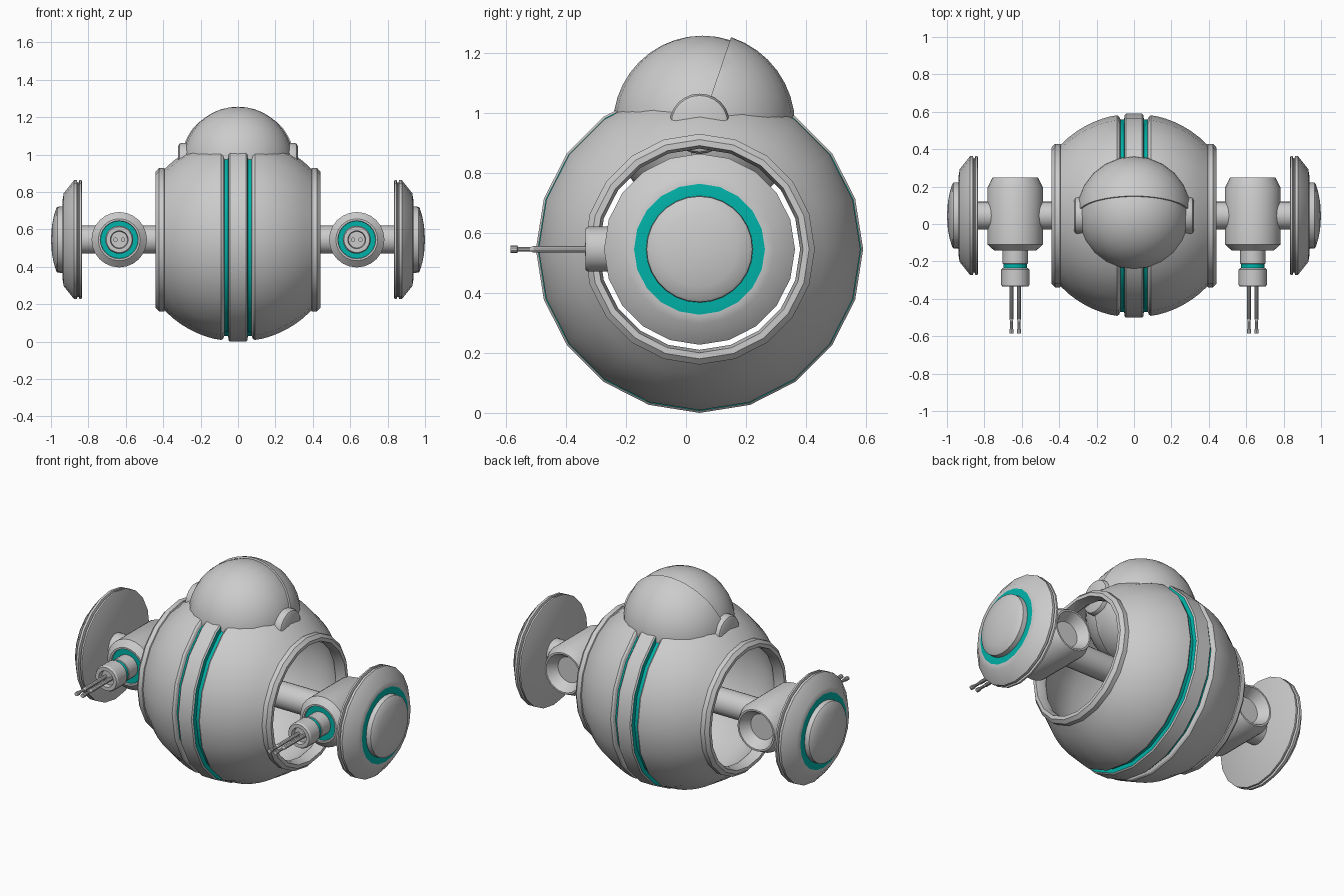
import bpy, bmesh, math
from mathutils import Vector, Matrix

if "Cube" in bpy.data.objects:
    bpy.data.objects.remove(bpy.data.objects["Cube"])

CY, CZ = 0.045, 0.545      # axle line


def material(name, rgb):
    m = bpy.data.materials.new(name)
    m.diffuse_color = (*rgb, 1)
    m.use_nodes = True
    m.node_tree.nodes["Principled BSDF"].inputs["Base Color"].default_value = m.diffuse_color
    return m


GREY = material("light grey", (0.6, 0.6, 0.6))
TEAL = material("teal", (0.0, 0.45, 0.40))


def finish(name, bm):
    bmesh.ops.remove_doubles(bm, verts=bm.verts, dist=1e-5)
    me = bpy.data.meshes.new(name)
    bm.to_mesh(me)
    bm.free()
    me.materials.append(GREY)
    me.materials.append(TEAL)
    ob = bpy.data.objects.new(name, me)
    bpy.context.collection.objects.link(ob)
    bpy.ops.object.select_all(action='DESELECT')
    ob.select_set(True)
    bpy.context.view_layer.objects.active = ob
    bpy.ops.object.shade_smooth_by_angle(angle=math.radians(30))
    return ob


def lathe(name, profile, centre, direction, segs=20, teal=(), closed=False):
    """Spin (distance along axis, radius) points; teal lists coloured bands."""
    bm = bmesh.new()
    d = Vector(direction)
    up = Vector((0, 0, 1))
    side = d.cross(up)
    rings = []
    for t, r in profile:
        ring = []
        for i in range(segs):
            a = 2 * math.pi * i / segs
            ring.append(bm.verts.new(Vector(centre) + d * t
                                     + (up * math.cos(a) + side * math.sin(a)) * r))
        rings.append(ring)
    n = len(rings)
    for k in range(n if closed else n - 1):
        a, b = rings[k], rings[(k + 1) % n]
        for i in range(segs):
            j = (i + 1) % segs
            f = bm.faces.new((a[i], a[j], b[j], b[i]))
            f.material_index = int(k in teal)
    if not closed:
        for ring in (rings[0], rings[-1]):
            bm.faces.new(ring)
    bmesh.ops.remove_doubles(bm, verts=bm.verts, dist=1e-5)
    bmesh.ops.recalc_face_normals(bm, faces=bm.faces)
    return finish(name, bm)


def arc(radius, x0, x1, n):
    xs = [x0 + (x1 - x0) * i / n for i in range(n + 1)]
    return [(x, math.sqrt(radius ** 2 - x * x)) for x in xs]


# Hollow round body: centre band, teal grooves, shell, rims and inner wall
half = [(0.043, 0.545), (0.05, 0.538), (0.053, 0.515), (0.073, 0.515),
        (0.08, 0.53), (0.09, 0.536)]
half += arc(0.545, 0.13, 0.392, 6)
half += [(0.395, 0.384), (0.422, 0.384), (0.44, 0.365), (0.44, 0.345), (0.40, 0.335)]
half += arc(0.505, 0.375, 0.06, 5)
body = [(-x, r) for x, r in reversed(half)] + half
n = len(half)
lathe("body_shell", body, (0, CY, CZ), (1, 0, 0),
      teal=(n + 1, n + 2, n - 3, n - 4), closed=True)

# Axle through the body to both side discs
lathe("axle", [(-0.84, 0.075), (0.84, 0.075)], (0, CY, CZ), (1, 0, 0), 20)


def half_dome(name, radius, keep_front):
    """Sphere cut by the tilted visor seam."""
    bm = bmesh.new()
    bmesh.ops.create_uvsphere(bm, u_segments=24, v_segments=20, radius=radius,
                              matrix=Matrix.Translation((0, 0.055, 0.958)))
    res = bmesh.ops.bisect_plane(
        bm, geom=bm.verts[:] + bm.edges[:] + bm.faces[:], dist=1e-6,
        plane_co=(0, 0.085, 1.06), plane_no=Vector((0, 0.2, -0.068)).normalized(),
        clear_outer=keep_front, clear_inner=not keep_front)
    edges = [e for e in res["geom_cut"] if isinstance(e, bmesh.types.BMEdge)]
    bmesh.ops.holes_fill(bm, edges=edges, sides=0)
    bmesh.ops.recalc_face_normals(bm, faces=bm.faces)
    return finish(name, bm)


# Head with a slightly larger back shell
half_dome("visor", 0.298, True)
half_dome("head_back", 0.308, False)

for s, label in ((1, "right"), (-1, "left")):
    out = (s, 0, 0)
    # Ear disc
    lathe(label + "_ear", [(0.25, 0.10), (0.302, 0.10), (0.314, 0.094), (0.32, 0.082)],
          (0, CY, 0.963), out, 24)
    # Side disc with edge groove and teal ring
    lathe(label + "_side_disc",
          [(0.835, 0.312), (0.838, 0.318), (0.848, 0.318), (0.852, 0.305),
           (0.858, 0.305), (0.862, 0.318), (0.876, 0.318), (0.932, 0.248),
           (0.937, 0.218), (0.937, 0.165)],
          (0, CY, CZ), out, 20, teal=(8,))
    # Domed hub cap
    lathe(label + "_hub_cap",
          [(0.93, 0.178), (0.965, 0.176), (0.972, 0.168), (0.985, 0.125),
           (0.995, 0.075), (1.0, 0.0)], (0, CY, CZ), out, 28)

    # Weapon pod, recessed at the back, teal ring at the front
    px = s * 0.635
    lathe(label + "_pod",
          [(-0.19, 0.0), (-0.19, 0.075), (-0.248, 0.112), (-0.248, 0.122),
           (-0.195, 0.148), (0.11, 0.148), (0.142, 0.112), (0.142, 0.102),
           (0.132, 0.10), (0.132, 0.0)],
          (px, 0, CZ), (0, -1, 0), 24, teal=(8,))
    # Gun neck, teal band and hollow collar
    lathe(label + "_gun_collar",
          [(0.12, 0.067), (0.212, 0.067), (0.215, 0.064), (0.234, 0.064),
           (0.237, 0.069), (0.243, 0.075), (0.325, 0.075), (0.335, 0.069),
           (0.335, 0.048), (0.31, 0.044), (0.31, 0.0)],
          (px, 0, CZ), (0, -1, 0), 20, teal=(2,))
    # Twin barrels with muzzles
    for k in (-1, 1):
        lathe(label + "_barrel",
              [(0.30, 0.011), (0.51, 0.011), (0.515, 0.008), (0.56, 0.008),
               (0.562, 0.012), (0.585, 0.012)],
              (px + k * 0.02, 0, CZ), (0, -1, 0), 10)
